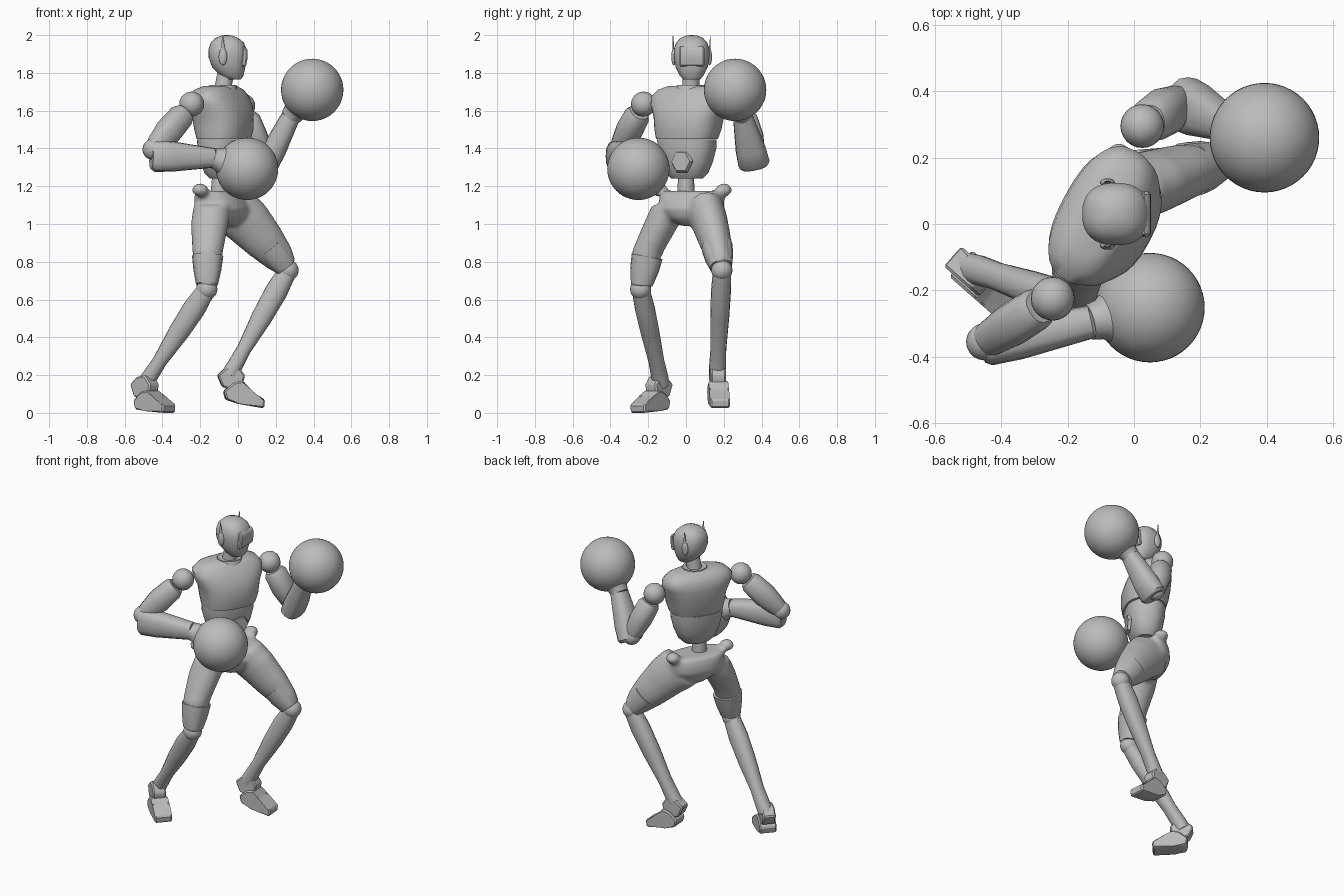
import bpy, bmesh, math
from mathutils import Vector as V, Matrix

cube = bpy.data.objects.get("Cube")
if cube:
    bpy.data.objects.remove(cube)

grey = bpy.data.materials.new("plain grey")
grey.use_nodes = True
grey.diffuse_color = (0.5, 0.5, 0.5, 1)
grey.node_tree.nodes["Principled BSDF"].inputs["Base Color"].default_value = (0.5, 0.5, 0.5, 1)

UP = V((0, 0, 1))
SIDE = V((0.47, 0.88, 0)).normalized()   # body's own left
FWD = V((SIDE.y, -SIDE.x, 0))            # body's own front


def finish(name, bm, angle=40):
    bmesh.ops.recalc_face_normals(bm, faces=bm.faces)
    me = bpy.data.meshes.new(name)
    bm.to_mesh(me)
    bm.free()
    me.materials.append(grey)
    ob = bpy.data.objects.new(name, me)
    bpy.context.collection.objects.link(ob)
    bpy.ops.object.select_all(action='DESELECT')
    bpy.context.view_layer.objects.active = ob
    ob.select_set(True)
    bpy.ops.object.shade_smooth_by_angle(angle=math.radians(angle))
    return ob


def loft_into(bm, stations, axis, ref, power=2.0, n=24):
    """Skin of oval rings; each station is (centre, half width along ref, half depth)."""
    axis = V(axis).normalized()
    u = (V(ref) - axis * V(ref).dot(axis)).normalized()
    v = axis.cross(u)
    rings = []
    for c, a, b in stations:
        ring = []
        for i in range(n):
            t = math.tau * i / n
            x, y = math.cos(t), math.sin(t)
            x = math.copysign(abs(x) ** (2 / power), x) * a
            y = math.copysign(abs(y) ** (2 / power), y) * b
            ring.append(bm.verts.new(V(c) + u * x + v * y))
        rings.append(ring)
    for r, s in zip(rings, rings[1:]):
        for i in range(n):
            j = (i + 1) % n
            bm.faces.new((r[i], r[j], s[j], s[i]))
    bm.faces.new(rings[0])
    bm.faces.new(rings[-1])


def loft(name, stations, axis=UP, ref=SIDE, power=2.0, n=24, angle=40):
    bm = bmesh.new()
    loft_into(bm, stations, axis, ref, power, n)
    return finish(name, bm, angle)


def ball(name, c, r, scale=(1, 1, 1), seg=32):
    bm = bmesh.new()
    m = Matrix.Translation(c) @ Matrix.Diagonal((*scale, 1))
    bmesh.ops.create_uvsphere(bm, u_segments=seg, v_segments=seg // 2, radius=r, matrix=m)
    return finish(name, bm)


def limb(name, p, q, parts, ref=UP, power=2.0, n=16):
    """Straight limb from p to q; parts are (fraction, half width along ref, half depth)."""
    p, q = V(p), V(q)
    return loft(name, [(p.lerp(q, t), a, b) for t, a, b in parts], q - p, ref, power, n)


def blade(name, outline, origin, fwd, width):
    """Side outline of (forward, height) extruded across its width."""
    fwd = V(fwd).normalized()
    across = UP.cross(fwd) * width / 2
    bm = bmesh.new()
    sides = [[bm.verts.new(V(origin) + fwd * a + UP * z + across * s) for a, z in outline]
             for s in (-1, 1)]
    for s in sides:
        bm.faces.new(s)
    for i in range(len(outline)):
        j = (i + 1) % len(outline)
        bm.faces.new((sides[0][i], sides[0][j], sides[1][j], sides[1][i]))
    bmesh.ops.bevel(bm, geom=bm.edges[:], offset=0.008, segments=1, affect='EDGES')
    return finish(name, bm, 30)


# Head, visor and ear pieces
HC = V((-0.055, 0.03, 0))
loft("head", [(HC + V((dx, 0, z)), a, b) for z, dx, a, b in (
    (1.765, 0.03, 0.04, 0.045), (1.785, 0.022, 0.062, 0.062), (1.83, 0.006, 0.088, 0.085),
    (1.88, 0, 0.1, 0.094), (1.925, 0, 0.101, 0.094), (1.96, -0.002, 0.088, 0.083),
    (1.985, -0.004, 0.06, 0.06), (1.997, -0.005, 0.03, 0.03), (2.0, -0.005, 0.008, 0.008))],
    ref=(1, 0, 0), power=2.4, n=32, angle=50)
blade("visor", [(0.07, 1.835), (0.098, 1.835), (0.106, 1.88), (0.104, 1.93), (0.08, 1.945)],
      HC, (1, 0, 0), 0.135)
for s, tag in ((-1, "right"), (1, "left")):
    e = V((-0.08, 0.03 + s * 0.095, 1.885))
    ball(tag + "_ear", e, 0.045, (0.5, 0.28, 1), 20)
    loft(tag + "_antenna", [(e, 0.016, 0.006), (e + V((0, s * 0.004, 0.11)), 0.002, 0.002)],
         ref=(1, 0, 0), n=8)
loft("neck", [(V((-0.085, 0.025, 1.66)), 0.055, 0.055), (V((-0.08, 0.025, 1.72)), 0.045, 0.045),
              (V((-0.06, 0.028, 1.82)), 0.045, 0.045)])
loft("collar", [(V((-0.085, 0.025, 1.7)), 0.09, 0.085), (V((-0.08, 0.025, 1.735)), 0.075, 0.07),
                (V((-0.08, 0.025, 1.725)), 0.05, 0.05)])

# Torso: chest shell, abdomen, belly plate and waist
loft("chest", [(V((x, y, z)), a, b) for x, y, z, a, b in (
    (-0.075, 0.005, 1.45, 0.165, 0.125), (-0.075, 0.01, 1.5, 0.178, 0.137),
    (-0.08, 0.015, 1.57, 0.188, 0.142), (-0.09, 0.02, 1.63, 0.215, 0.135),
    (-0.1, 0.025, 1.675, 0.222, 0.118), (-0.1, 0.028, 1.71, 0.19, 0.095),
    (-0.095, 0.028, 1.73, 0.13, 0.065))], power=2.5, n=32, angle=50)
loft("abdomen", [(V((-0.08, 0.005, z)), a, b) for z, a, b in (
    (1.24, 0.085, 0.06), (1.27, 0.115, 0.085), (1.33, 0.14, 0.105),
    (1.4, 0.158, 0.117), (1.447, 0.16, 0.12))], power=2.4, n=32)
plate = V((-0.08, 0.005, 1.33)) + FWD * 0.1 + SIDE * 0.025
limb("belly_plate", plate, plate + FWD * 0.018, [(0, 0.065, 0.065), (1, 0.055, 0.055)],
     ref=SIDE, n=6)
loft("waist", [(V((-0.1, 0, 1.1)), 0.05, 0.05), (V((-0.095, 0, 1.28)), 0.04, 0.04)])

# Pelvis and thighs fused into one smooth skin
bm = bmesh.new()
loft_into(bm, [(V((x, 0.03, z)), a, b) for x, z, a, b in (
    (-0.08, 0.99, 0.05, 0.07), (-0.075, 1.03, 0.13, 0.11), (-0.08, 1.08, 0.175, 0.132),
    (-0.09, 1.13, 0.18, 0.12), (-0.1, 1.175, 0.18, 0.095))], UP, SIDE, 2.4)
loft_into(bm, [(V(c), a, b) for c, a, b in (
    ((-0.135, -0.08, 1.1), 0.1, 0.1), ((-0.15, -0.13, 1.0), 0.1, 0.095),
    ((-0.16, -0.2, 0.86), 0.082, 0.085), ((-0.16, -0.235, 0.72), 0.062, 0.058),
    ((-0.16, -0.24, 0.67), 0.054, 0.052))], UP, (1, 0, 0))
loft_into(bm, [(V(c), a, b) for c, a, b in (
    ((-0.03, 0.1, 1.08), 0.1, 0.14), ((0.05, 0.125, 1.01), 0.096, 0.13),
    ((0.14, 0.155, 0.91), 0.085, 0.11), ((0.22, 0.18, 0.82), 0.065, 0.084),
    ((0.26, 0.19, 0.77), 0.055, 0.058))], (0.3, 0.09, -0.33), (0, 1, 0))
for c in ((-0.2, -0.14, 1.18), (-0.045, 0.2, 1.18)):
    m = Matrix.Translation(c) @ Matrix.Diagonal((1, 1, 0.8, 1))
    bmesh.ops.create_uvsphere(bm, u_segments=16, v_segments=10, radius=0.045, matrix=m)
hips = finish("pelvis_and_thighs", bm, 80)
mod = hips.modifiers.new("fuse", 'REMESH')
mod.mode, mod.voxel_size, mod.use_smooth_shade = 'VOXEL', 0.012, True
mod = hips.modifiers.new("soften", 'SMOOTH')
mod.factor, mod.iterations = 0.5, 8

# Lower legs: thigh cuff, knee, shin, heel block and foot
LEGS = {
    "right": dict(hip=(-0.16, -0.2, 0.86), knee=(-0.165, -0.24, 0.655), ankle=(-0.495, -0.13, 0.15),
                  fwd=(0.75, -0.66, 0), foot=(-0.515, -0.125, 0), drop=0),
    "left": dict(hip=(0.15, 0.16, 0.9), knee=(0.265, 0.19, 0.755), ankle=(-0.045, 0.165, 0.2),
                 fwd=(1, 0.08, 0), foot=(-0.065, 0.165, 0.05), drop=-0.025),
}
for tag, g in LEGS.items():
    limb(tag + "_thigh_cuff", g["hip"], g["knee"],
         [(0.15, 0.083, 0.083), (0.5, 0.076, 0.074), (0.88, 0.058, 0.058)],
         ref=(0, 1, 0), power=2.5)
    ball(tag + "_knee", g["knee"], 0.056, seg=24)
    limb(tag + "_shin", g["knee"], g["ankle"],
         [(0.03, 0.048, 0.05), (0.2, 0.053, 0.06), (0.45, 0.05, 0.055), (0.75, 0.042, 0.038),
          (0.92, 0.045, 0.042), (1.0, 0.042, 0.045)], ref=(0, 1, 0), power=2.3)
    d = g["drop"]
    blade(tag + "_heel", [(-0.045, 0.15), (-0.02, 0.09), (0.045, 0.06), (0.085, 0.09), (0.1, 0.15),
                          (0.06, 0.2), (0.0, 0.19)], g["foot"], g["fwd"], 0.08)
    blade(tag + "_foot", [(-0.012, 0.065), (0.0, 0.02), (0.07, 0.01 + d / 2), (0.2, d), (0.205, 0.045 + d),
                          (0.12, 0.085 + d / 2), (0.09, 0.12), (0.04, 0.11)],
          g["foot"], g["fwd"], 0.105)

# Arms: shoulder ball, upper arm, elbow, forearm, cuff and round glove
ARMS = {
    "right": ((-0.245, -0.225, 1.635), (-0.45, -0.355, 1.395), (-0.44, -0.365, 1.36),
              (-0.13, -0.295, 1.35), (0.048, -0.252, 1.292), UP),
    "left": ((0.025, 0.295, 1.625), (0.14, 0.37, 1.345), (0.155, 0.36, 1.32),
             (0.28, 0.3, 1.57), (0.393, 0.26, 1.71), V((0, 1, 0))),
}
for tag, (shoulder, elbow, start, wrist, glove, ref) in ARMS.items():
    ball(tag + "_shoulder", shoulder, 0.066, seg=24)
    limb(tag + "_upper_arm", shoulder, elbow,
         [(0.18, 0.052, 0.05), (0.26, 0.066, 0.064), (0.6, 0.072, 0.066), (0.9, 0.056, 0.055),
          (1.0, 0.045, 0.045)], ref=ref, power=2.4)
    ball(tag + "_elbow", elbow, 0.056, seg=20)
    limb(tag + "_forearm", start, wrist,
         [(-0.06, 0.07, 0.05), (0.0, 0.084, 0.062), (0.3, 0.08, 0.064), (0.7, 0.064, 0.056),
          (1.0, 0.052, 0.05)], ref=ref, power=2.6)
    limb(tag + "_cuff", wrist, glove,
         [(-0.03, 0.054, 0.054), (0.15, 0.06, 0.06), (0.35, 0.09, 0.09), (0.6, 0.1, 0.1)], ref=ref, n=24)
    ball(tag + "_glove", glove, 0.165, seg=48)
